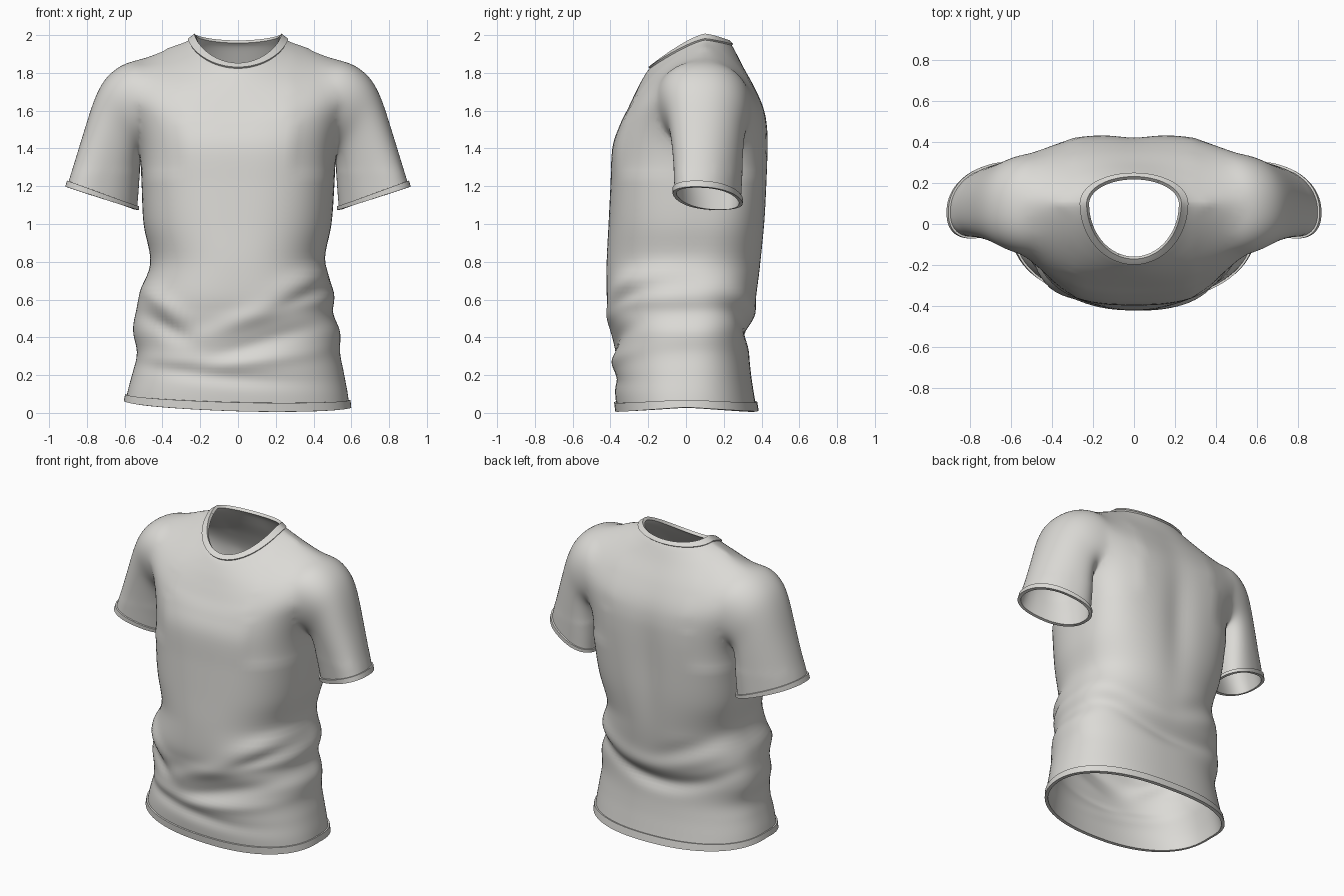
import bpy, bmesh, math
from mathutils import Vector

SEG = 96
RINGS = 90

cube = bpy.data.objects.get("Cube")
if cube:
    bpy.data.objects.remove(cube, do_unlink=True)

fabric = bpy.data.materials.new("light_grey_fabric")
fabric.use_nodes = True
colour = (0.71, 0.7, 0.67, 1)
fabric.diffuse_color = colour
fabric.node_tree.nodes["Principled BSDF"].inputs["Base Color"].default_value = colour

# Torso rings: side z, front z, back z, front depth, back depth, -x width, +x width
TORSO = [
    (.045, .01, .01, .365, .375, .595, .59),
    (.12, .1, .1, .375, .36, .58, .58),
    (.22, .2, .2, .38, .345, .555, .56),
    (.32, .31, .31, .385, .335, .535, .54),
    (.43, .43, .43, .385, .335, .555, .54),
    (.53, .53, .53, .405, .355, .545, .505),
    (.63, .63, .63, .42, .375, .52, .51),
    (.8, .8, .8, .42, .4, .465, .46),
    (1, 1, 1, .41, .42, .5, .495),
    (1.2, 1.2, 1.2, .4, .43, .51, .51),
    (1.4, 1.4, 1.4, .39, .435, .52, .52),
    (1.6, 1.52, 1.52, .352, .43, .55, .55),
    (1.75, 1.61, 1.62, .308, .408, .59, .59),
    (1.86, 1.68, 1.73, .275, .36, .55, .55),
    (1.92, 1.75, 1.84, .24, .3, .4, .4),
    (1.965, 1.815, 1.935, .2, .25, .275, .275),
    (2, 1.845, 1.965, .165, .225, .225, .225),
]

# Sleeve rings: outer x, outer z, inner x, inner z, front y, back y
SLEEVE = [
    (.36, 1.74, .34, 1.45, -.06, .25),
    (.47, 1.85, .4, 1.39, -.15, .34),
    (.58, 1.86, .45, 1.38, -.155, .345),
    (.69, 1.79, .5, 1.38, -.125, .325),
    (.757, 1.675, .515, 1.34, -.09, .305),
    (.81, 1.51, .52, 1.27, -.07, .295),
    (.86, 1.35, .527, 1.17, -.055, .285),
    (.905, 1.195, .535, 1.075, -.045, .275),
]

# Cloth folds: facing (-1 front, 1 back), x, z, slope, sag, reach, thickness, height
FOLDS = [
    (-1, .05, .5, .4, 0, .28, .06, .022),
    (-1, .1, .36, .3, 0, .3, .05, -.02),
    (-1, 0, .27, .05, .2, .4, .04, .014),
    (-1, -.1, .19, -.1, .1, .4, .04, -.014),
    (-1, .38, .72, .35, 0, .16, .05, .018),
    (-1, .36, .62, .35, 0, .16, .04, -.02),
    (-1, -.42, .6, -.7, 0, .14, .06, .02),
    (-1, -.4, .46, -.5, 0, .14, .05, -.02),
    (1, 0, .41, .05, .6, .45, .05, -.025),
    (1, .1, .53, .1, .7, .4, .06, .016),
    (1, -.25, .68, -.4, 0, .2, .06, -.014),
    (1, 0, 1.2, 0, 0, .1, .4, -.02),
]


def spline(keys, t):
    """Smooth blend through a list of equal-length tuples, t from 0 to 1."""
    last = len(keys) - 1
    i = min(int(t * last), last - 1)
    u = t * last - i
    p0, p1, p2, p3 = (keys[max(0, min(last, i + k))] for k in (-1, 0, 1, 2))
    return [b + u / 2 * (c - a + u * (2 * a - 5 * b + 4 * c - d + u * (3 * (b - c) + d - a)))
            for a, b, c, d in zip(p0, p1, p2, p3)]


def ramp(v, low, high):
    return max(0, min(1, (v - low) / (high - low)))


def rounded(angle, n):
    """Point on a unit superellipse; a higher n is squarer."""
    c, s = math.cos(angle), math.sin(angle)
    r = (abs(c) ** n + abs(s) ** n) ** (-1 / n)
    return c * r, s * r


def torso_point(t, angle):
    zs, zf, zb, front, back, neg, pos = spline(TORSO, t)
    c, s = math.cos(angle), math.sin(angle)
    # Squarer across the chest and shoulder blades, round at the neck
    n = 2.35 + (1 if s > 0 else 0.55) * ramp(zs, 0.8, 1.4)
    n += (2 - n) * ramp(zs, 1.7, 1.95)
    u, v = rounded(angle, n)
    cy = 0.1 * min(1, zs / 1.4)
    x = u * (pos if c > 0 else neg)
    y = cy + v * (back - cy if s > 0 else front + cy)
    z = zs + ((zb if s > 0 else zf) - zs) * abs(s) ** 1.3
    z -= 0.02 * c * max(0, 1 - zs / 0.3)
    push = 0
    for side, fx, fz, slope, sag, reach, thick, height in FOLDS:
        line = fz + slope * (x - fx) + sag * (x - fx) ** 2
        fall = math.exp(-((x - fx) / reach) ** 2 - ((z - line) / thick) ** 2)
        push += height * fall * ramp(side * s, -0.3, 0.7)
    return Vector((x + push * c, y + push * s, z))


def sleeve_point(side):
    def point(t, angle):
        ox, oz, ix, iz, front, back = spline(SLEEVE, t)
        u, v = rounded(angle, 2.3)
        k = (1 + u) / 2
        y = (front + back) / 2 + v * (back - front) / 2 - 0.06 * t * u
        return Vector((side * (ix + (ox - ix) * k), y, iz + (oz - iz) * k))
    return point


def loft(name, point, t0, t1, rings, caps):
    bm = bmesh.new()
    rows = [[bm.verts.new(point(t0 + (t1 - t0) * r / rings, math.tau * i / SEG))
             for i in range(SEG)] for r in range(rings + 1)]
    for a, b in zip(rows, rows[1:]):
        for i in range(SEG):
            j = (i + 1) % SEG
            bm.faces.new((a[i], a[j], b[j], b[i]))
    mesh = bpy.data.meshes.new(name)
    mesh.materials.append(fabric)
    if caps:
        # Caps use a second slot so they can be found and opened later
        mesh.materials.append(fabric)
        for row in (rows[0], rows[-1]):
            centre = bm.verts.new(sum((v.co for v in row), Vector()) / SEG)
            for i in range(SEG):
                bm.faces.new((row[i], row[(i + 1) % SEG], centre)).material_index = 1
    bmesh.ops.recalc_face_normals(bm, faces=bm.faces)
    bm.to_mesh(mesh)
    bm.free()
    obj = bpy.data.objects.new(name, mesh)
    bpy.context.collection.objects.link(obj)
    return obj


def activate(obj):
    bpy.ops.object.select_all(action='DESELECT')
    obj.select_set(True)
    bpy.context.view_layer.objects.active = obj


def thicken(obj, thickness, offset):
    mod = obj.modifiers.new("thickness", 'SOLIDIFY')
    mod.thickness = thickness
    mod.offset = offset
    activate(obj)
    bpy.ops.object.modifier_apply(modifier=mod.name)
    bpy.ops.object.shade_smooth_by_angle(angle=math.radians(50))


# Shirt shell: torso joined with both sleeves
shirt = loft("shirt_body", torso_point, 0, 1, RINGS, True)
for side in (-1, 1):
    sleeve = loft("sleeve", sleeve_point(side), 0, 1, 44, True)
    mod = shirt.modifiers.new("join", 'BOOLEAN')
    mod.operation = 'UNION'
    mod.solver = 'EXACT'
    mod.material_mode = 'INDEX'
    mod.object = sleeve
    activate(shirt)
    bpy.ops.object.modifier_apply(modifier=mod.name)
    bpy.data.objects.remove(sleeve, do_unlink=True)

# Open the neck, hem and cuffs, then soften the armhole joints
bm = bmesh.new()
bm.from_mesh(shirt.data)
caps = [f for f in bm.faces if f.material_index == 1]
bmesh.ops.delete(bm, geom=caps, context='FACES')
bmesh.ops.remove_doubles(bm, verts=bm.verts, dist=0.003)
soft = [v for v in bm.verts if abs(v.co.x) > 0.3 and 1.28 < v.co.z < 1.93 and not v.is_boundary]
for _ in range(24):
    bmesh.ops.smooth_vert(bm, verts=soft, factor=0.5,
                          use_axis_x=True, use_axis_y=True, use_axis_z=True)
bm.to_mesh(shirt.data)
bm.free()
shirt.data.materials.pop(index=1)
thicken(shirt, 0.01, -1)

# Stitched bands around each opening
bands = [
    ("hem_band", torso_point, 0, 0.036),
    ("collar_band", torso_point, 0.95, 1),
    ("left_cuff_band", sleeve_point(1), 0.96, 1),
    ("right_cuff_band", sleeve_point(-1), 0.96, 1),
]
for name, point, t0, t1 in bands:
    thicken(loft(name, point, t0, t1, 4, False), 0.02, 0)
